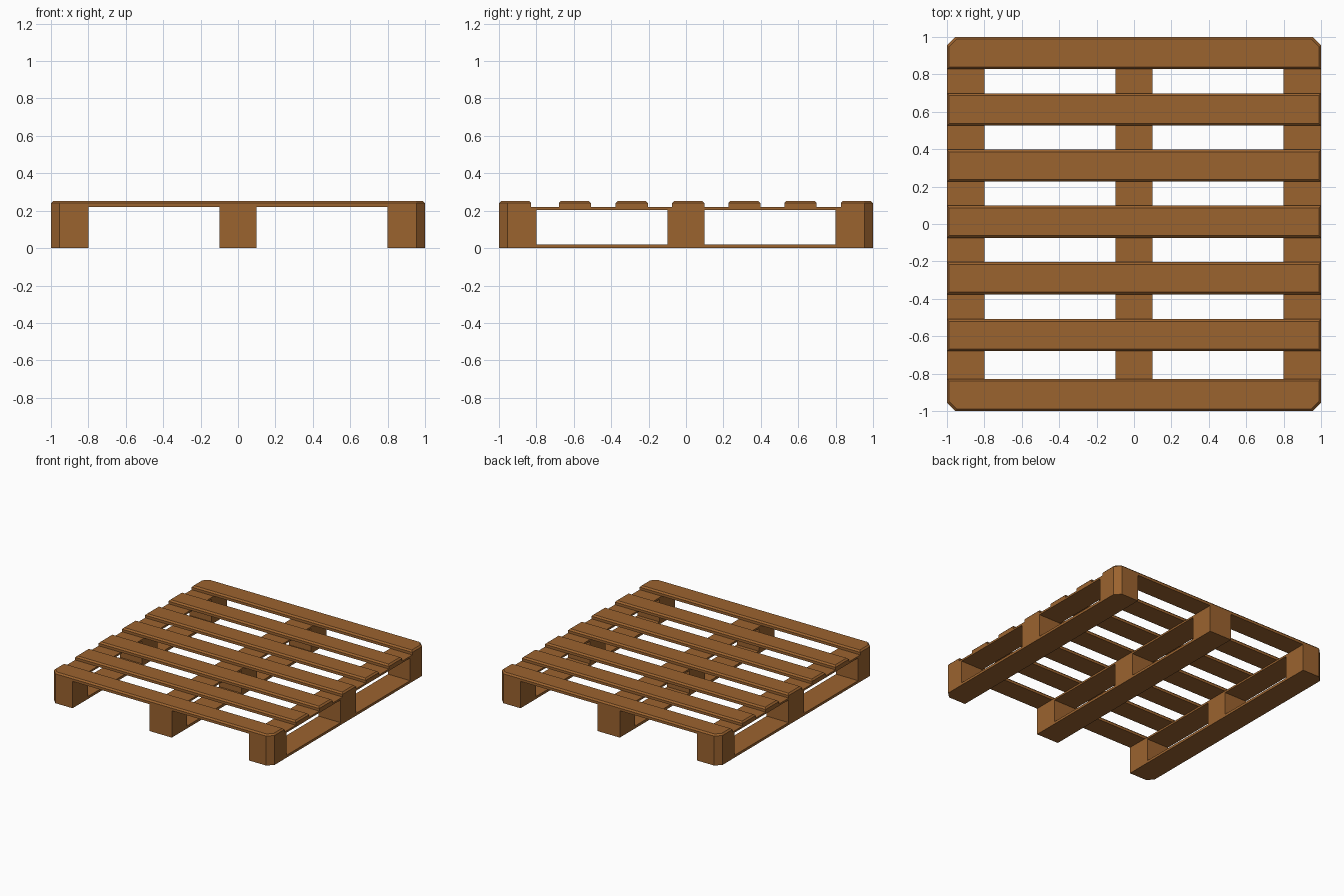
import bpy, bmesh

if "Cube" in bpy.data.objects:
    bpy.data.objects.remove(bpy.data.objects["Cube"])

wood = bpy.data.materials.new("pallet wood")
wood.diffuse_color = (0.33, 0.125, 0.028, 1)
wood.use_nodes = True
wood.node_tree.nodes["Principled BSDF"].inputs["Base Color"].default_value = wood.diffuse_color

CUT = 0.045   # plan chamfer on the four outer pallet corners
EDGE = 0.012  # small bevel on the slat tops


def board(name, x0, x1, y0, y1, z0, z1, bevel=0.0):
    """Upright prism; corners that meet a pallet corner are cut off."""
    pts = []
    for x, y, along_x in ((x0, y0, False), (x1, y0, True), (x1, y1, False), (x0, y1, True)):
        if abs(x) > 0.99 and abs(y) > 0.99:
            sx, sy = (1 if x > 0 else -1), (1 if y > 0 else -1)
            a, b = (x, y - sy * CUT), (x - sx * CUT, y)
            pts += [b, a] if along_x else [a, b]
        else:
            pts.append((x, y))
    bm = bmesh.new()
    face = bm.faces.new([bm.verts.new((x, y, z0)) for x, y in pts])
    ext = bmesh.ops.extrude_face_region(bm, geom=[face])
    verts = [v for v in ext["geom"] if isinstance(v, bmesh.types.BMVert)]
    bmesh.ops.translate(bm, vec=(0, 0, z1 - z0), verts=verts)
    bmesh.ops.recalc_face_normals(bm, faces=bm.faces)
    if bevel:
        top = [e for e in bm.edges if all(v.co.z > z1 - 1e-4 for v in e.verts)]
        bmesh.ops.bevel(bm, geom=top, offset=bevel, segments=1, affect='EDGES')
    me = bpy.data.meshes.new(name)
    bm.to_mesh(me)
    bm.free()
    me.materials.append(wood)
    ob = bpy.data.objects.new(name, me)
    bpy.context.collection.objects.link(ob)


spans = {"low": (-1, -0.8), "mid": (-0.1, 0.1), "high": (0.8, 1)}

# three skids along y, each with bottom board, three blocks and upper stringer
for i, (x0, x1) in spans.items():
    board(f"bottom_board_{i}", x0, x1, -1, 1, 0, 0.02)
    board(f"stringer_{i}", x0, x1, -1, 1, 0.205, 0.22)
    for j, (y0, y1) in spans.items():
        board(f"block_{i}_{j}", x0, x1, y0, y1, 0.02, 0.205)

# seven deck slats with bevelled tops
for k, y in enumerate((-0.914, -0.594, -0.29, 0.012, 0.312, 0.612, 0.914)):
    y0, y1 = y - 0.086, y + 0.086
    if abs(y) > 0.9:
        y0, y1 = max(y0, -1), min(y1, 1)
    board(f"deck_slat_{k + 1}", -1, 1, y0, y1, 0.22, 0.253, EDGE)
